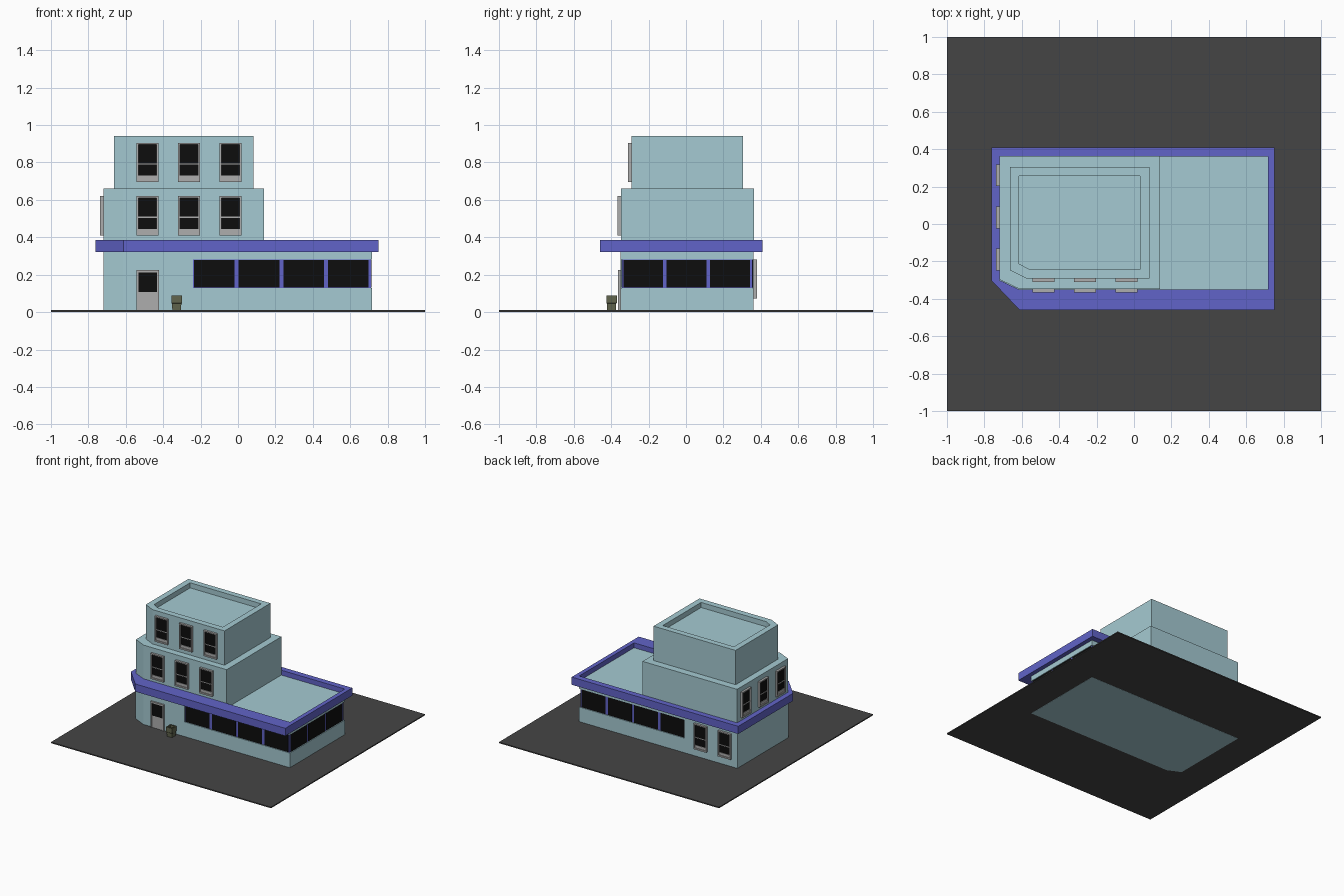
import bpy, bmesh
from math import radians
from mathutils import Matrix

if "Cube" in bpy.data.objects:
    bpy.data.objects.remove(bpy.data.objects["Cube"])


def material(name, *rgb):
    m = bpy.data.materials.new(name)
    m.diffuse_color = (*rgb, 1)
    m.use_nodes = True
    m.node_tree.nodes["Principled BSDF"].inputs["Base Color"].default_value = m.diffuse_color
    return m


WALL = material("pale_blue_wall", 0.376, 0.591, 0.645)
TRIM = material("violet_trim", 0.12, 0.127, 0.578)
GLASS = material("black_glass", 0.004, 0.004, 0.004)
ASPHALT = material("asphalt", 0.06, 0.06, 0.06)
FRAME = material("grey_frame", 0.42, 0.42, 0.42)
OLIVE = material("olive_bin", 0.12, 0.13, 0.075)


def finish(name, bm, mat, matrix=Matrix()):
    bmesh.ops.recalc_face_normals(bm, faces=bm.faces)
    mesh = bpy.data.meshes.new(name)
    bm.to_mesh(mesh)
    bm.free()
    mesh.materials.append(mat)
    ob = bpy.data.objects.new(name, mesh)
    ob.matrix_world = matrix
    bpy.context.collection.objects.link(ob)
    return ob


def loft(name, rings, mat, closed=False):
    """Skin a list of (outline, z); cap the ends, or join last to first."""
    bm = bmesh.new()
    loops = [[bm.verts.new((x, y, z)) for x, y in pts] for pts, z in rings]
    pairs = list(zip(loops, loops[1:])) + ([(loops[-1], loops[0])] if closed else [])
    for a, b in pairs:
        for i in range(len(a)):
            j = (i + 1) % len(a)
            bm.faces.new((a[i], a[j], b[j], b[i]))
    if not closed:
        bm.faces.new(loops[0])
        bm.faces.new(loops[-1])
    return finish(name, bm, mat)


def boxes(name, spans, mat, origin=(0, 0, 0), angle=0):
    """Boxes given as (x0, x1, y0, y1, z0, z1); angle 0 faces -y."""
    bm = bmesh.new()
    for x0, x1, y0, y1, z0, z1 in spans:
        m = Matrix.Translation(((x0 + x1) / 2, (y0 + y1) / 2, (z0 + z1) / 2))
        m = m @ Matrix.Diagonal((x1 - x0, y1 - y0, z1 - z0, 1))
        bmesh.ops.create_cube(bm, size=1, matrix=m)
    return finish(name, bm, mat, Matrix.Translation(origin) @ Matrix.Rotation(radians(angle), 4, 'Z'))


def plan(x0, x1, y0, y1, cx=0.0, cy=0.0):
    """Rectangle with the front left corner cut off."""
    return [(x0 + cx, y0), (x1, y0), (x1, y1), (x0, y1), (x0, y0 + cy)]


X0, X1, Y0, Y1 = -0.72, 0.717, -0.35, 0.362   # ground floor walls
SHOP = -0.24                                  # where the shop glazing starts

# Ground slab
boxes("ground_slab", [(-1, 1, -1, 1, 0.001, 0.01)], ASPHALT)

# Ground floor: plinth, solid wall beside the glazing, lintel and roof
base = plan(X0, X1, Y0, Y1, 0.105, 0.05)
loft("lower_wall", [(base, 0), (base, 0.13)], WALL)
side = plan(X0, SHOP, Y0, Y1, 0.105, 0.05)
loft("entrance_wall", [(side, 0.13), (side, 0.28)], WALL)
loft("lintel_and_roof", [(base, 0.28), (base, 0.345)], WALL)

# Shop glazing wrapping round the front, right and back
R = 0.007
boxes("shop_window_frame", [(SHOP, X1 - R, Y0 + R, Y1 - R, 0.13, 0.28)], TRIM)


def shop_panes(name, start, pitch, width, count, origin, angle):
    boxes(name, [(start + i * pitch, start + i * pitch + width, -0.003, 0.003, 0.132, 0.278)
                 for i in range(count)], GLASS, origin, angle)


shop_panes("front_shop_panes", -0.235, 0.239, 0.217, 4, (0, Y0 + R, 0), 0)
shop_panes("right_shop_panes", -0.335, 0.232, 0.212, 3, (X1 - R, 0, 0), 90)
shop_panes("back_shop_panes", -0.699, 0.239, 0.217, 4, (0, Y1 - R, 0), 180)

# Overhanging violet canopy ring
outer = plan(-0.762, 0.752, -0.46, 0.41, 0.15, 0.158)
loft("canopy", [(outer, 0.322), (outer, 0.385), (base, 0.385), (base, 0.322)], TRIM, closed=True)

# Stepped upper floors, the top one with a sunken roof
second = plan(-0.719, 0.14, -0.347, 0.364, 0.105, 0.05)
loft("second_floor", [(second, 0.33), (second, 0.66)], WALL)
third = plan(-0.664, 0.082, -0.292, 0.304, 0.09, 0.045)
inner = plan(-0.615, 0.032, -0.242, 0.256, 0.055, 0.03)
loft("third_floor", [(third, 0.655), (third, 0.942), (inner, 0.942), (inner, 0.90)], WALL)


def window(name, origin, angle):
    """Sash window; origin is the bottom centre on the wall face."""
    w, h, d = 0.058, 0.21, 0.018
    b = w - 0.009
    boxes(name + "_frame", [
        (-w, -b, -d, 0.002, 0, h), (b, w, -d, 0.002, 0, h),
        (-b, b, -d, 0.002, h - 0.01, h), (-b, b, -d, 0.002, 0, 0.012),
        (-b, b, -0.011, 0.002, 0.012, 0.034),
        (-b, b, -0.011, 0.002, 0.094, 0.1)], FRAME, origin, angle)
    boxes(name + "_glass", [(-b, b, -0.007, 0.002, 0.034, h - 0.01)], GLASS, origin, angle)


for i in range(3):
    x = -0.484 + i * 0.222
    window(f"front_second_window_{i}", (x, -0.347, 0.41), 0)
    window(f"front_third_window_{i}", (x, -0.292, 0.695), 0)
    window(f"left_window_{i}", (-0.719, 0.26 - i * 0.225, 0.41), -90)
for i in range(2):
    window(f"back_window_{i}", (-0.61 + i * 0.22, Y1, 0.072), 180)

# Entrance door
boxes("door_frame", [(-0.06, -0.05, -0.014, 0.002, 0.01, 0.225), (0.05, 0.06, -0.014, 0.002, 0.01, 0.225),
                     (-0.05, 0.05, -0.014, 0.002, 0.213, 0.225),
                     (-0.05, 0.05, -0.006, 0.002, 0.01, 0.108)], FRAME, (-0.482, Y0, 0))
boxes("door_glass", [(-0.05, 0.05, -0.006, 0.002, 0.108, 0.213)], GLASS, (-0.482, Y0, 0))


# Litter bin beside the door
def square(r):
    return plan(-0.328 - r, -0.328 + r, -0.398 - r, -0.398 + r)[:1] + \
        [(-0.328 + r, -0.398 - r), (-0.328 + r, -0.398 + r), (-0.328 - r, -0.398 + r)]


loft("litter_bin", [(square(0.023), 0.01), (square(0.025), 0.045), (square(0.028), 0.048),
                    (square(0.028), 0.088), (square(0.019), 0.088), (square(0.019), 0.07)], OLIVE)
